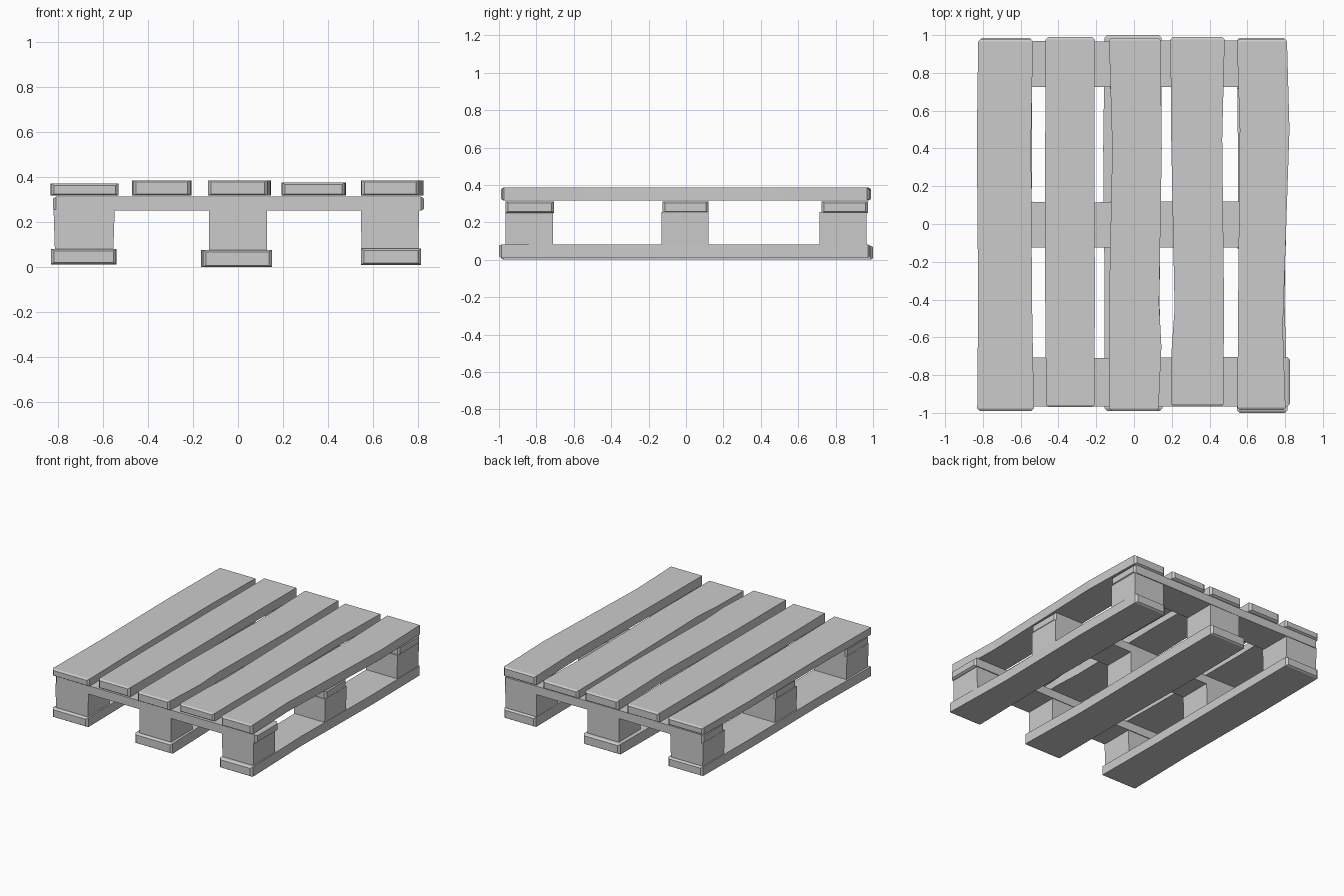
import bpy, bmesh

if "Cube" in bpy.data.objects:
    bpy.data.objects.remove(bpy.data.objects["Cube"])


def board(name, axis, stations, z0, z1, bevel=0.013):
    """Loft a plank along an axis through (position, low edge, high edge) stations, with chamfered ends."""
    s = sorted(stations)
    t0, a0, b0 = s[0]
    t1, a1, b1 = s[-1]
    zi = 0.008
    secs = [(t0, a0 + bevel, b0 - bevel, z0 + zi, z1 - zi), (t0 + bevel, a0, b0, z0, z1)]
    secs += [(t, a, b, z0, z1) for t, a, b in s[1:-1]]
    secs += [(t1 - bevel, a1, b1, z0, z1), (t1, a1 + bevel, b1 - bevel, z0 + zi, z1 - zi)]
    bm = bmesh.new()
    rings = []
    for t, a, b, lo, hi in secs:
        ring = []
        for w, z in ((a, lo), (b, lo), (b, hi), (a, hi)):
            ring.append(bm.verts.new((w, t, z) if axis == 'Y' else (t, w, z)))
        rings.append(ring)
    for r, q in zip(rings, rings[1:]):
        for i in range(4):
            j = (i + 1) % 4
            bm.faces.new((r[i], r[j], q[j], q[i]))
    bm.faces.new(rings[0])
    bm.faces.new(rings[-1])
    finish(name, bm)


def block(name, x0, x1, y0, y1, z0, z1, flare):
    """Spacer block, slightly wider at the top."""
    bm = bmesh.new()
    bmesh.ops.create_cube(bm, size=1)
    for v in bm.verts:
        top = v.co.z > 0
        f = flare if top else 0
        v.co = (x1 + f if v.co.x > 0 else x0 - f,
                y1 if v.co.y > 0 else y0,
                z1 if top else z0)
    finish(name, bm)


def finish(name, bm):
    bmesh.ops.recalc_face_normals(bm, faces=bm.faces)
    me = bpy.data.meshes.new(name)
    bm.to_mesh(me)
    bm.free()
    bpy.context.collection.objects.link(bpy.data.objects.new(name, me))


# Deck boards: uneven hand-cut edges, running front to back
deck = [
    (0.370, [(-0.99, -0.83, -0.53), (-0.4, -0.825, -0.54), (0.45, -0.832, -0.545), (0.98, -0.825, -0.535)]),
    (0.385, [(-0.97, -0.465, -0.21), (-0.4, -0.47, -0.207), (0.45, -0.47, -0.21), (0.99, -0.468, -0.207)]),
    (0.385, [(-0.99, -0.132, 0.13), (-0.65, -0.132, 0.145), (-0.42, -0.132, 0.133),
             (0.4, -0.115, 0.147), (0.985, -0.132, 0.14)]),
    (0.375, [(-0.965, 0.195, 0.475), (-0.65, 0.2, 0.475), (-0.45, 0.215, 0.477),
             (0.45, 0.197, 0.467), (0.99, 0.193, 0.48)]),
    (0.385, [(-0.985, 0.548, 0.802), (-0.55, 0.55, 0.788), (0.5, 0.56, 0.823), (0.98, 0.545, 0.81)]),
]
for i, (top, st) in enumerate(deck):
    board(f"deck_board_{i + 1}", 'Y', st, 0.317, top)

# Cross boards under the deck, running side to side
cross = [
    ("front", -0.82, 0.825, -0.965, -0.705),
    ("middle", -0.815, 0.805, -0.125, 0.12),
    ("back", -0.82, 0.81, 0.725, 0.972),
]
for name, x0, x1, a, b in cross:
    board(f"cross_board_{name}", 'X', [(x0, a, b), (-0.2, a, b - 0.005), (0.3, a, b), (x1, a, b)], 0.25, 0.312)

# Nine spacer blocks
cols = [("left", -0.812, -0.553, 0.006), ("centre", -0.128, 0.128, 0.0), ("right", 0.548, 0.8, 0.003)]
rows = [("front", -0.965, -0.712), ("middle", -0.13, 0.12), ("back", 0.715, 0.966)]
for cn, x0, x1, flare in cols:
    for rn, y0, y1 in rows:
        block(f"block_{rn}_{cn}", x0, x1, y0, y1, 0.07, 0.255, flare)

# Bottom runners
runners = [
    ("left", 0.012, 0.08, [(-0.99, -0.83, -0.54), (-0.4, -0.82, -0.545), (0.4, -0.825, -0.54), (0.985, -0.82, -0.538)]),
    ("centre", 0.0, 0.075, [(-0.99, -0.155, 0.15), (-0.4, -0.155, 0.135), (0.4, -0.163, 0.145), (1.0, -0.155, 0.145)]),
    ("right", 0.01, 0.082, [(-1.0, 0.545, 0.812), (-0.4, 0.555, 0.797), (0.4, 0.55, 0.81), (0.985, 0.545, 0.805)]),
]
for name, z0, z1, st in runners:
    board(f"runner_{name}", 'Y', st, z0, z1)
